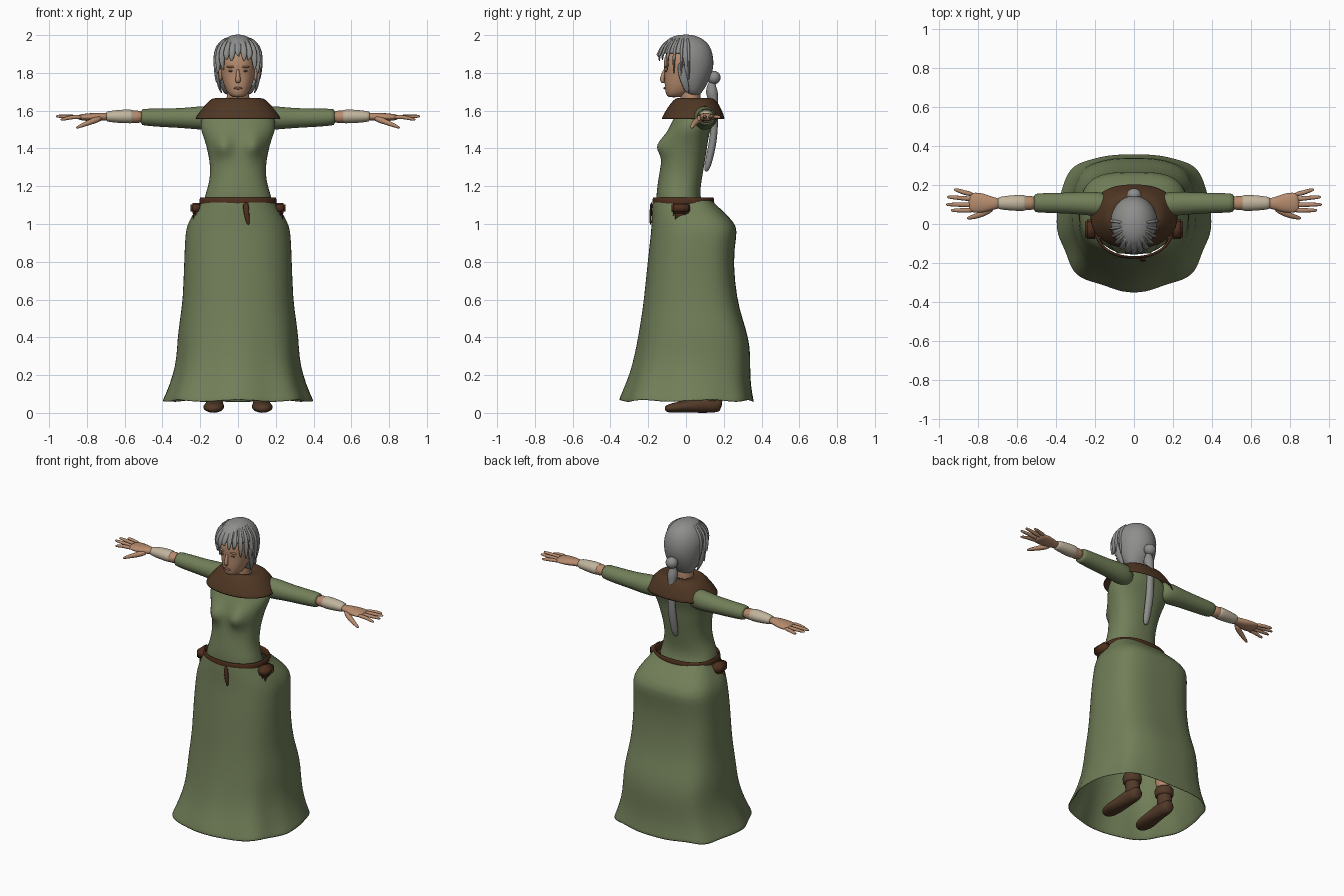
import bpy, bmesh, math
from mathutils import Vector


def material(name, rgb):
    m = bpy.data.materials.new(name)
    m.diffuse_color = (*rgb, 1)
    return m


GREEN = material("green cloth", (0.165, 0.21, 0.098))
BROWN = material("brown cape", (0.078, 0.037, 0.017))
LEATHER = material("belt leather", (0.075, 0.028, 0.012))
BOOT = material("boot leather", (0.085, 0.042, 0.021))
SKIN = material("skin", (0.47, 0.26, 0.155))
LIP = material("lips", (0.34, 0.15, 0.095))
EYE = material("eyes", (0.16, 0.11, 0.08))
HAIR = material("grey hair", (0.27, 0.27, 0.265))
WRAP = material("linen wrap", (0.53, 0.46, 0.34))


def finish(name, bm, mat, mirror=False, sub=1, thick=0):
    bmesh.ops.recalc_face_normals(bm, faces=bm.faces)
    me = bpy.data.meshes.new(name)
    bm.to_mesh(me)
    bm.free()
    me.materials.append(mat)
    for p in me.polygons:
        p.use_smooth = True
    ob = bpy.data.objects.new(name, me)
    bpy.context.collection.objects.link(ob)
    if mirror:
        ob.modifiers.new("mirror", "MIRROR").use_mirror_merge = False
    if thick:
        s = ob.modifiers.new("thickness", "SOLIDIFY")
        s.thickness = thick
    if sub:
        s = ob.modifiers.new("smooth", "SUBSURF")
        s.levels = s.render_levels = sub
    return ob


def bridge(bm, rings, caps):
    """Skin rows of points into a tube."""
    rows = [[bm.verts.new(p) for p in r] for r in rings]
    n = len(rows[0])
    for a, b in zip(rows, rows[1:]):
        for i in range(n):
            bm.faces.new((a[i], a[(i + 1) % n], b[(i + 1) % n], b[i]))
    if caps:
        bm.faces.new(rows[0])
        bm.faces.new(rows[-1])


def stack(rings, n=24, caps=True, front=2.0, back=2.0, warp=None):
    """Horizontal super-ellipse rings: (z, half width, front y, back y)."""
    bm = bmesh.new()
    out = []
    for z, rx, yf, yb in rings:
        row = []
        for i in range(n):
            a = 2 * math.pi * i / n
            c, s = math.cos(a), math.sin(a)
            e = 2 / (back if s > 0 else front)
            p = Vector((rx * math.copysign(abs(c) ** e, c),
                        (yf + yb) / 2 + (yb - yf) / 2 * math.copysign(abs(s) ** e, s), z))
            row.append(warp(p, a) if warp else p)
        out.append(row)
    bridge(bm, out, caps)
    return bm


def tube(path, n=12, bm=None):
    """Tube along a path of (x, y, z, side radius, up radius)."""
    bm = bm or bmesh.new()
    pts = [Vector(p[:3]) for p in path]
    d = (pts[-1] - pts[0]).normalized()
    ref = Vector((0, 1, 0)) if abs(d.z) > 0.8 else Vector((0, 0, 1))
    out = []
    for i, p in enumerate(path):
        t = (pts[min(i + 1, len(pts) - 1)] - pts[max(i - 1, 0)]).normalized()
        side = t.cross(ref).normalized()
        up = side.cross(t)
        out.append([pts[i] + side * p[3] * math.cos(2 * math.pi * k / n)
                    + up * p[4] * math.sin(2 * math.pi * k / n) for k in range(n)])
    bridge(bm, out, True)
    return bm


def ball(name, loc, size, mat, mirror=False):
    bm = bmesh.new()
    bmesh.ops.create_uvsphere(bm, u_segments=16, v_segments=10, radius=1)
    for v in bm.verts:
        v.co = Vector(loc) + Vector(v.co[i] * size[i] for i in range(3))
    return finish(name, bm, mat, mirror, 0)


def box(name, lo, hi, mat, bevel, mirror=False):
    bm = bmesh.new()
    bmesh.ops.create_cube(bm, size=1)
    for v in bm.verts:
        v.co = Vector(lo[i] + (hi[i] - lo[i]) * (v.co[i] + 0.5) for i in range(3))
    bmesh.ops.bevel(bm, geom=bm.edges[:], offset=bevel, segments=2, affect="EDGES")
    return finish(name, bm, mat, mirror, 0)


# Skirt: open shell whose folds grow toward the hem
def folds(p, a):
    w = max(0, 1 - p.z / 0.9) ** 2
    k = 1 + 0.035 * w * math.cos(8 * (a + math.pi / 2)) * (1 if math.sin(a) < 0.2 else 0.4)
    return Vector((p.x * k, p.y * k, p.z + 0.006 * w * math.sin(7 * a)))


finish("skirt", stack([
    (0.06, 0.385, -0.34, 0.35), (0.10, 0.365, -0.325, 0.34), (0.20, 0.33, -0.285, 0.328),
    (0.30, 0.312, -0.262, 0.333), (0.40, 0.31, -0.243, 0.322), (0.50, 0.297, -0.228, 0.29),
    (0.60, 0.283, -0.214, 0.262), (0.80, 0.277, -0.195, 0.24), (0.93, 0.272, -0.18, 0.258),
    (0.985, 0.265, -0.175, 0.264), (1.04, 0.238, -0.173, 0.215), (1.10, 0.196, -0.17, 0.148),
    (1.125, 0.188, -0.168, 0.13)], 48, False, 2.3, 3.2, folds), GREEN, thick=-0.008)


# Bodice with a shaped bust
def bust(p, a):
    if math.sin(a) < 0:
        g = math.exp(-((abs(p.x) - 0.08) / 0.05) ** 2 - ((p.z - 1.415) / 0.055) ** 2)
        p.y -= 0.06 * g
    return p


finish("bodice", stack([
    (1.10, 0.185, -0.155, 0.09), (1.15, 0.176, -0.158, 0.075), (1.20, 0.158, -0.152, 0.078),
    (1.26, 0.147, -0.143, 0.088), (1.32, 0.15, -0.132, 0.098), (1.36, 0.156, -0.125, 0.105),
    (1.39, 0.163, -0.118, 0.11), (1.42, 0.17, -0.113, 0.114), (1.46, 0.183, -0.105, 0.12),
    (1.50, 0.198, -0.092, 0.13), (1.55, 0.20, -0.07, 0.15), (1.60, 0.17, -0.045, 0.15),
    (1.64, 0.10, -0.01, 0.125)], 32, False, 2.2, 2.4, bust), GREEN)

# Shoulder cape
finish("shoulder_cape", stack([
    (1.645, 0.062, -0.03, 0.085), (1.66, 0.10, -0.04, 0.12), (1.66, 0.135, -0.052, 0.142),
    (1.635, 0.16, -0.075, 0.165), (1.595, 0.193, -0.102, 0.185), (1.553, 0.222, -0.125, 0.2)],
    32, False, 2.2, 2.4), BROWN, thick=-0.008)

# Arms: sleeve, bare forearm, linen wrap
finish("sleeve", tube([
    (0.11, 0.095, 1.56, 0.05, 0.06), (0.17, 0.10, 1.562, 0.064, 0.066),
    (0.23, 0.105, 1.561, 0.062, 0.06), (0.32, 0.107, 1.561, 0.055, 0.052),
    (0.42, 0.108, 1.563, 0.053, 0.05), (0.50, 0.108, 1.566, 0.05, 0.045),
    (0.515, 0.108, 1.566, 0.046, 0.042)], 16), GREEN, True)
finish("forearm", tube([
    (0.49, 0.108, 1.567, 0.04, 0.036), (0.57, 0.108, 1.568, 0.04, 0.036),
    (0.72, 0.106, 1.568, 0.028, 0.024)]), SKIN, True)
finish("wrist_wrap", tube([
    (0.55, 0.108, 1.569, 0.036, 0.032), (0.56, 0.108, 1.569, 0.045, 0.039),
    (0.63, 0.108, 1.57, 0.041, 0.037), (0.69, 0.107, 1.569, 0.034, 0.029),
    (0.70, 0.107, 1.569, 0.028, 0.024)]), WRAP, True)

# Hands: palm, four fingers and a thumb in one mesh
hand = tube([(0.68, 0.106, 1.568, 0.026, 0.02), (0.72, 0.105, 1.568, 0.032, 0.022),
             (0.77, 0.107, 1.566, 0.052, 0.023), (0.82, 0.11, 1.565, 0.055, 0.019),
             (0.85, 0.112, 1.565, 0.048, 0.013)], 12)
for y0, x1, y1, z1 in ((0.07, 0.94, 0.07, 1.553), (0.098, 0.965, 0.10, 1.57),
                       (0.127, 0.96, 0.138, 1.572), (0.15, 0.925, 0.176, 1.565)):
    tube([(0.82, y0, 1.565, 0.014, 0.013), (0.88, (y0 + y1) / 2, 1.568, 0.013, 0.012),
          (x1 - 0.015, y1, z1, 0.010, 0.009), (x1, y1, z1, 0.006, 0.005)], 8, hand)
tube([(0.72, 0.085, 1.562, 0.018, 0.018), (0.77, 0.055, 1.545, 0.019, 0.018),
      (0.82, 0.037, 1.525, 0.014, 0.012), (0.86, 0.028, 1.507, 0.008, 0.007)], 8, hand)
finish("hand", hand, SKIN, True)

# Neck and head
finish("neck", stack([(1.60, 0.075, -0.03, 0.09), (1.67, 0.058, -0.03, 0.075),
                      (1.78, 0.058, -0.04, 0.08)], 16), SKIN)
finish("head", stack([
    (1.67, 0.028, -0.095, -0.035), (1.685, 0.05, -0.106, 0.015), (1.715, 0.068, -0.112, 0.05),
    (1.76, 0.083, -0.115, 0.085), (1.80, 0.091, -0.113, 0.11), (1.83, 0.094, -0.12, 0.115),
    (1.88, 0.094, -0.117, 0.115), (1.93, 0.08, -0.095, 0.10), (1.97, 0.04, -0.05, 0.06)],
    24, True, 2.2, 2), SKIN)
finish("nose", tube([(0, -0.112, 1.822, 0.009, 0.008), (0, -0.122, 1.785, 0.011, 0.012),
                     (0, -0.129, 1.762, 0.017, 0.014), (0, -0.118, 1.745, 0.012, 0.008)], 8), SKIN)
ball("ear", (0.093, 0.0, 1.79), (0.012, 0.02, 0.033), SKIN, True)
ball("eye", (0.036, -0.105, 1.81), (0.014, 0.007, 0.005), EYE, True)
ball("brow_ridge", (0.036, -0.107, 1.832), (0.024, 0.01, 0.006), SKIN, True)
ball("mouth", (0, -0.112, 1.719), (0.024, 0.007, 0.006), LIP)

# Hair cap with the face opening removed
bm = stack([
    (1.685, 0.055, 0.02, 0.065), (1.70, 0.075, -0.01, 0.08), (1.74, 0.093, -0.05, 0.106),
    (1.78, 0.105, -0.08, 0.125), (1.82, 0.111, -0.10, 0.138), (1.86, 0.115, -0.118, 0.141),
    (1.90, 0.113, -0.128, 0.136), (1.94, 0.098, -0.122, 0.122), (1.97, 0.075, -0.10, 0.095),
    (1.99, 0.045, -0.065, 0.055), (1.997, 0.015, -0.02, 0.02)], 32)
gone = [f for f in bm.faces
        if f.calc_center_median().y < -0.012 and f.calc_center_median().z < 1.895]
bmesh.ops.delete(bm, geom=gone, context="FACES")
finish("hair_cap", bm, HAIR, thick=-0.006)

# Loose fringe and side locks
locks = bmesh.new()
for i in range(13):
    a = math.radians(-96 + 16 * i)
    sx, cy = math.sin(a), -math.cos(a)
    side = abs(sx) ** 3
    low = 1.885 - 0.13 * side - 0.022 * (i % 2)
    tube([(0.055 * sx, 0.07 * cy, 1.985, 0.012, 0.008),
          (0.092 * sx, 0.12 * cy, 1.952, 0.02, 0.01),
          (0.114 * sx, 0.142 * cy, 1.91, 0.022, 0.01),
          (0.118 * sx, 0.148 * cy, (1.91 + low) / 2, 0.017, 0.008),
          (0.112 * sx + 0.008 * math.cos(2 * i), 0.146 * cy, low, 0.004, 0.003)], 6, locks)
finish("hair_locks", locks, HAIR)
finish("side_lock", tube([(0.108, -0.03, 1.86, 0.01, 0.02), (0.113, -0.02, 1.79, 0.01, 0.025),
                          (0.102, 0.0, 1.73, 0.009, 0.02), (0.085, 0.01, 1.69, 0.004, 0.006)],
                         8), HAIR, True)

# Bun and long tail
ball("hair_bun", (0, 0.148, 1.775), (0.038, 0.035, 0.036), HAIR)
finish("hair_tail", tube([
    (0, 0.142, 1.76, 0.018, 0.018), (0, 0.135, 1.735, 0.022, 0.022),
    (0, 0.135, 1.70, 0.038, 0.038), (0, 0.145, 1.66, 0.025, 0.026),
    (0, 0.15, 1.58, 0.024, 0.022), (0, 0.15, 1.50, 0.026, 0.02), (0, 0.14, 1.42, 0.028, 0.022),
    (0, 0.122, 1.34, 0.024, 0.02), (0, 0.112, 1.30, 0.022, 0.018),
    (0, 0.105, 1.275, 0.008, 0.008)], 10), HAIR)

# Belt, hanging strap and pouches
finish("belt", stack([
    (1.10, 0.19, -0.165, 0.135), (1.096, 0.204, -0.176, 0.149), (1.12, 0.207, -0.179, 0.151),
    (1.144, 0.202, -0.176, 0.147), (1.14, 0.188, -0.165, 0.135), (1.10, 0.19, -0.165, 0.135)],
    40, False, 2.2, 2.4), LEATHER)
finish("belt_strap", tube([(0.04, -0.182, 1.12, 0.02, 0.008), (0.045, -0.188, 1.05, 0.016, 0.007),
                           (0.056, -0.188, 0.99, 0.008, 0.005)], 8), LEATHER)
box("pouch", (0.195, -0.07, 1.01), (0.238, 0.015, 1.10), LEATHER, 0.012, True)
box("pouch_flap", (0.19, -0.078, 1.055), (0.252, 0.022, 1.112), LEATHER, 0.01, True)

# Legs and boots
finish("leg", tube([(0.125, 0.13, 0.10, 0.038, 0.04), (0.122, 0.11, 0.35, 0.05, 0.055),
                    (0.11, 0.06, 0.60, 0.058, 0.06), (0.095, 0.03, 1.0, 0.075, 0.08)]), SKIN, True)
finish("boot_foot", tube([
    (0.122, 0.19, 0.04, 0.025, 0.028), (0.122, 0.175, 0.045, 0.042, 0.044),
    (0.123, 0.10, 0.048, 0.045, 0.05), (0.125, 0.03, 0.036, 0.052, 0.036),
    (0.13, -0.04, 0.03, 0.06, 0.03), (0.13, -0.09, 0.024, 0.046, 0.024),
    (0.128, -0.113, 0.02, 0.022, 0.014)], 14), BOOT, True)
finish("boot_shaft", tube([(0.122, 0.135, 0.03, 0.042, 0.05), (0.124, 0.135, 0.10, 0.043, 0.047),
                           (0.124, 0.132, 0.17, 0.048, 0.05)], 14), BOOT, True)
finish("boot_cuff", tube([(0.124, 0.132, 0.125, 0.046, 0.048), (0.124, 0.132, 0.13, 0.058, 0.06),
                          (0.124, 0.131, 0.18, 0.06, 0.062),
                          (0.124, 0.131, 0.187, 0.045, 0.047)], 14), BOOT, True)
